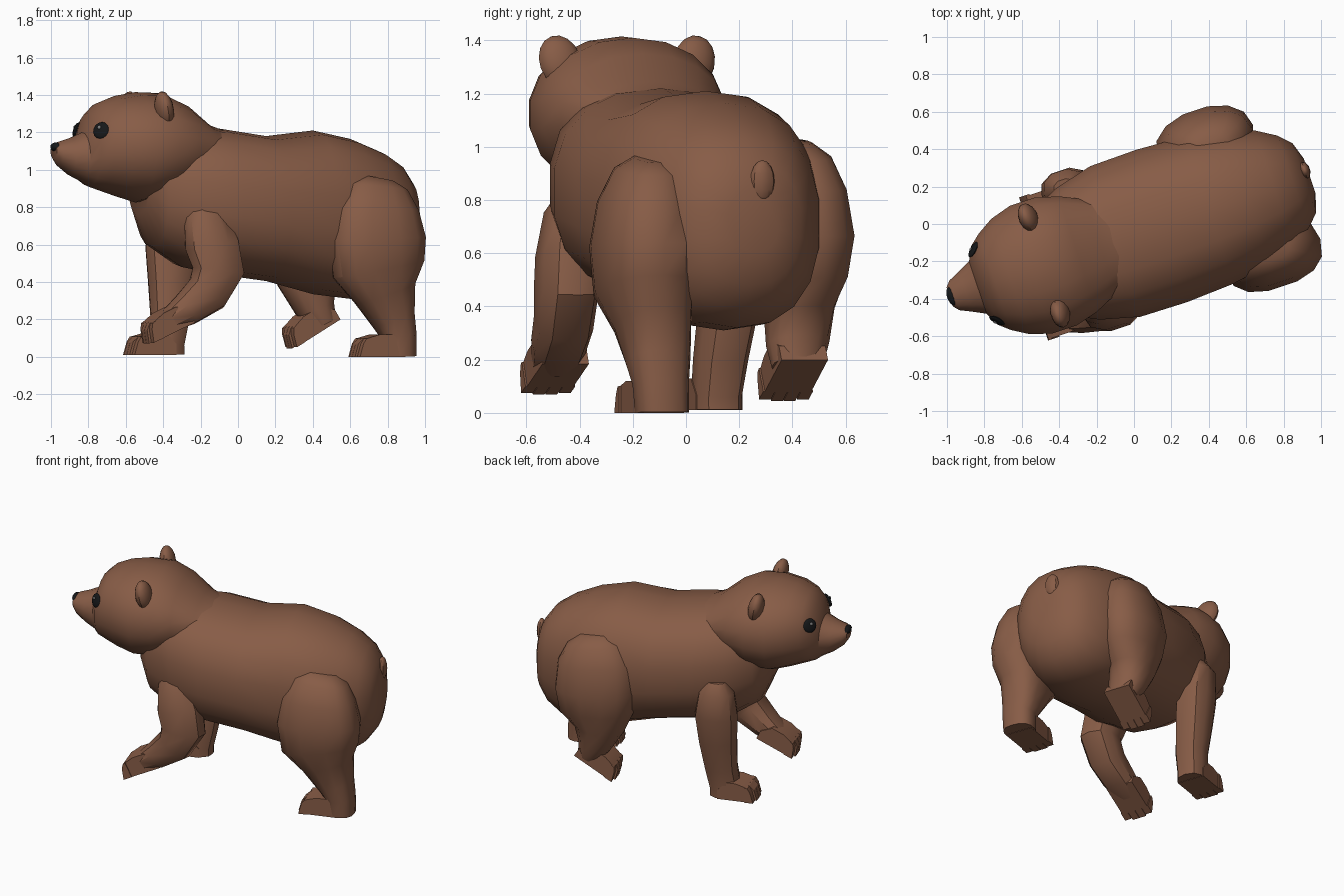
import bpy, bmesh, math
from mathutils import Vector, Matrix

if "Cube" in bpy.data.objects:
    bpy.data.objects.remove(bpy.data.objects["Cube"], do_unlink=True)

YAW = math.radians(18.5)
SPIN = Matrix.Rotation(YAW, 4, 'Z')
SIDE = SPIN.to_3x3() @ Vector((0, 1, 0))
AXIS = SPIN.to_3x3() @ Vector((1, 0, 0))
BODY = Matrix.Translation((0, -0.06, 0)) @ SPIN


def material(name, rgb, rough=0.8):
    m = bpy.data.materials.new(name)
    m.use_nodes = True
    m.diffuse_color = (*rgb, 1)
    bsdf = m.node_tree.nodes["Principled BSDF"]
    bsdf.inputs["Base Color"].default_value = (*rgb, 1)
    bsdf.inputs["Roughness"].default_value = rough
    return m


FUR = material("brown fur", (0.245, 0.108, 0.062))
BLACK = material("black", (0.008, 0.009, 0.01), 0.4)
GLINT = material("eye glint", (0.2, 0.2, 0.2))


def finish(name, bm, mat, angle=35):
    bmesh.ops.recalc_face_normals(bm, faces=bm.faces)
    me = bpy.data.meshes.new(name)
    bm.to_mesh(me)
    bm.free()
    me.materials.append(mat)
    ob = bpy.data.objects.new(name, me)
    bpy.context.collection.objects.link(ob)
    bpy.ops.object.select_all(action='DESELECT')
    ob.select_set(True)
    bpy.context.view_layer.objects.active = ob
    bpy.ops.object.shade_smooth_by_angle(angle=math.radians(angle))
    return ob


def loft(name, rings, segs=12, power=2.0, fixed=None):
    """Skin of oval rings: (centre, half width sideways, half width across)."""
    bm = bmesh.new()
    loops = []
    for i, (c, hs, hn) in enumerate(rings):
        a = Vector(rings[max(i - 1, 0)][0])
        b = Vector(rings[min(i + 1, len(rings) - 1)][0])
        normal = (fixed or (b - a)).cross(SIDE).normalized()
        loop = []
        for k in range(segs):
            t = 2 * math.pi * (k + 0.5) / segs
            co, si = math.cos(t), math.sin(t)
            p = math.copysign(abs(co) ** (2 / power), co)
            q = math.copysign(abs(si) ** (2 / power), si)
            loop.append(bm.verts.new(Vector(c) + SIDE * hs * p + normal * hn * q))
        loops.append(loop)
    for l0, l1 in zip(loops, loops[1:]):
        for k in range(segs):
            j = (k + 1) % segs
            bm.faces.new((l0[k], l0[j], l1[j], l1[k]))
    bm.faces.new(loops[0])
    bm.faces.new(loops[-1])
    return finish(name, bm, FUR)


def trunk(name, rows, segs, power):
    """Loft along the body axis from (x, top, bottom, half width) rows."""
    rings = [((x, x * math.tan(YAW) - 0.06, (t + b) / 2), w, (t - b) / 2)
             for x, t, b, w in rows]
    return loft(name, rings, segs, power, AXIS)


def ball(name, matrix, radii, mat, segs=14):
    bm = bmesh.new()
    bmesh.ops.create_uvsphere(bm, u_segments=segs, v_segments=8, radius=1,
                              matrix=matrix @ Matrix.Diagonal((*radii, 1)))
    return finish(name, bm, mat)


# Torso and head
trunk("torso", [
    (-0.53, 1.10, 0.76, 0.18), (-0.46, 1.17, 0.59, 0.29), (-0.30, 1.225, 0.48, 0.375),
    (-0.10, 1.22, 0.44, 0.43), (0.15, 1.18, 0.405, 0.435), (0.40, 1.21, 0.335, 0.42),
    (0.60, 1.165, 0.31, 0.385), (0.75, 1.10, 0.32, 0.33), (0.85, 1.03, 0.39, 0.265),
    (0.91, 0.94, 0.48, 0.20), (0.94, 0.84, 0.60, 0.10)], 18, 2.35)
head = trunk("head", [
    (-0.06, 1.20, 1.02, 0.20), (-0.18, 1.245, 0.97, 0.27), (-0.30, 1.35, 0.90, 0.33),
    (-0.42, 1.41, 0.84, 0.365), (-0.55, 1.415, 0.825, 0.365), (-0.66, 1.395, 0.86, 0.33),
    (-0.745, 1.36, 0.89, 0.275), (-0.80, 1.305, 0.91, 0.225), (-0.835, 1.20, 0.935, 0.15),
    (-0.90, 1.17, 0.97, 0.115), (-0.96, 1.15, 1.02, 0.085), (-0.985, 1.135, 1.06, 0.055)],
    18, 2.1)

# Nose and tail
ball("nose", BODY @ Matrix.Translation((-1.028, 0, 1.122)), (0.025, 0.052, 0.024), BLACK)
ball("tail", BODY @ Matrix.Translation((0.975, 0.04, 0.87)), (0.03, 0.048, 0.08), FUR, 10)

# Ears and eyes, mirrored across the body axis
for side, s in (("left", -1), ("right", 1)):
    tilt = Matrix.Rotation(-s * 0.3, 4, 'X') @ Matrix.Rotation(-0.2, 4, 'Y')
    ball(side + "_ear", BODY @ Matrix.Translation((-0.505, s * 0.265, 1.32)) @ tilt,
         (0.05, 0.082, 0.102), FUR)
    near = BODY @ Vector((-0.85, s * 0.21, 1.215))
    _, spot, normal, _ = head.closest_point_on_mesh(near)
    face = normal.to_track_quat('Z', 'Y').to_matrix().to_4x4()
    ball(side + "_eye", Matrix.Translation(spot) @ face, (0.046, 0.046, 0.012), BLACK)
    shine = spot + normal * 0.01 + Vector((0, 0, 0.014)) - AXIS * 0.006
    ball(side + "_eye_glint", Matrix.Translation(shine) @ face, (0.011, 0.011, 0.005), GLINT, 8)

# Legs, posed mid stride
loft("front_left_leg", [
    ((-0.18, -0.43, 0.825), 0.05, 0.06), ((-0.18, -0.43, 0.76), 0.10, 0.115),
    ((-0.14, -0.44, 0.60), 0.12, 0.15), ((-0.105, -0.45, 0.46), 0.115, 0.145),
    ((-0.165, -0.46, 0.34), 0.11, 0.12), ((-0.28, -0.48, 0.25), 0.105, 0.09),
    ((-0.38, -0.495, 0.185), 0.09, 0.06)], 10, 2.4)
loft("front_right_leg", [
    ((-0.37, 0.19, 0.82), 0.05, 0.06), ((-0.37, 0.19, 0.75), 0.10, 0.115),
    ((-0.36, 0.18, 0.58), 0.115, 0.14), ((-0.36, 0.16, 0.40), 0.11, 0.125),
    ((-0.365, 0.13, 0.20), 0.10, 0.105), ((-0.385, 0.115, 0.07), 0.092, 0.10),
    ((-0.385, 0.115, 0.012), 0.092, 0.10)], 10, 2.4)
loft("hind_left_leg", [
    ((0.745, -0.13, 0.955), 0.06, 0.09), ((0.74, -0.14, 0.91), 0.12, 0.17),
    ((0.735, -0.155, 0.79), 0.165, 0.235), ((0.74, -0.165, 0.63), 0.18, 0.27),
    ((0.75, -0.16, 0.47), 0.17, 0.255), ((0.785, -0.125, 0.34), 0.14, 0.17),
    ((0.83, -0.105, 0.20), 0.12, 0.115), ((0.86, -0.095, 0.11), 0.105, 0.09),
    ((0.86, -0.09, 0.002), 0.10, 0.09)], 14, 2.5)
loft("hind_right_leg", [
    ((0.42, 0.41, 1.02), 0.06, 0.09), ((0.41, 0.42, 0.97), 0.12, 0.18),
    ((0.39, 0.435, 0.85), 0.155, 0.25), ((0.38, 0.445, 0.67), 0.175, 0.27),
    ((0.38, 0.44, 0.52), 0.155, 0.245), ((0.37, 0.425, 0.39), 0.13, 0.16),
    ((0.41, 0.42, 0.26), 0.12, 0.105), ((0.45, 0.42, 0.18), 0.10, 0.075)], 14, 2.2)


def slab(bm, profile, y0, y1, place):
    """Side profile extruded across the paw."""
    ends = [[bm.verts.new(place @ Vector((f, y, z))) for f, z in profile] for y in (y0, y1)]
    n = len(profile)
    for k in range(n):
        j = (k + 1) % n
        bm.faces.new((ends[0][k], ends[0][j], ends[1][j], ends[1][k]))
    bm.faces.new(ends[0])
    bm.faces.new(ends[1])


def paw(name, toe, pitch, length):
    """Flat-soled paw with four toes; toe is the front centre of the sole."""
    place = Matrix.Translation(toe) @ SPIN @ Matrix.Rotation(math.radians(-pitch), 4, 'Y')
    bm = bmesh.new()
    sole = [(0.06, 0), (length, 0), (length, 0.06), (length - 0.06, 0.12),
            (0.13, 0.12), (0.06, 0.10)]
    slab(bm, sole, -0.092, 0.092, place)
    for k in range(4):
        mid = (k - 1.5) * 0.05
        back = 0.012 if k in (0, 3) else 0
        tip = [(back, 0), (0.07, 0), (0.07, 0.102), (0.05, 0.098), (back + 0.02, 0.07)]
        slab(bm, tip, mid - 0.0235, mid + 0.0235, place)
    finish(name, bm, FUR, 25)


paw("front_left_paw", (-0.49, -0.53, 0.07), 25, 0.27)
paw("front_right_paw", (-0.595, 0.045, 0.01), 0, 0.25)
paw("hind_left_paw", (0.61, -0.18, 0.0), 0, 0.27)
paw("hind_right_paw", (0.275, 0.365, 0.045), 31, 0.30)
